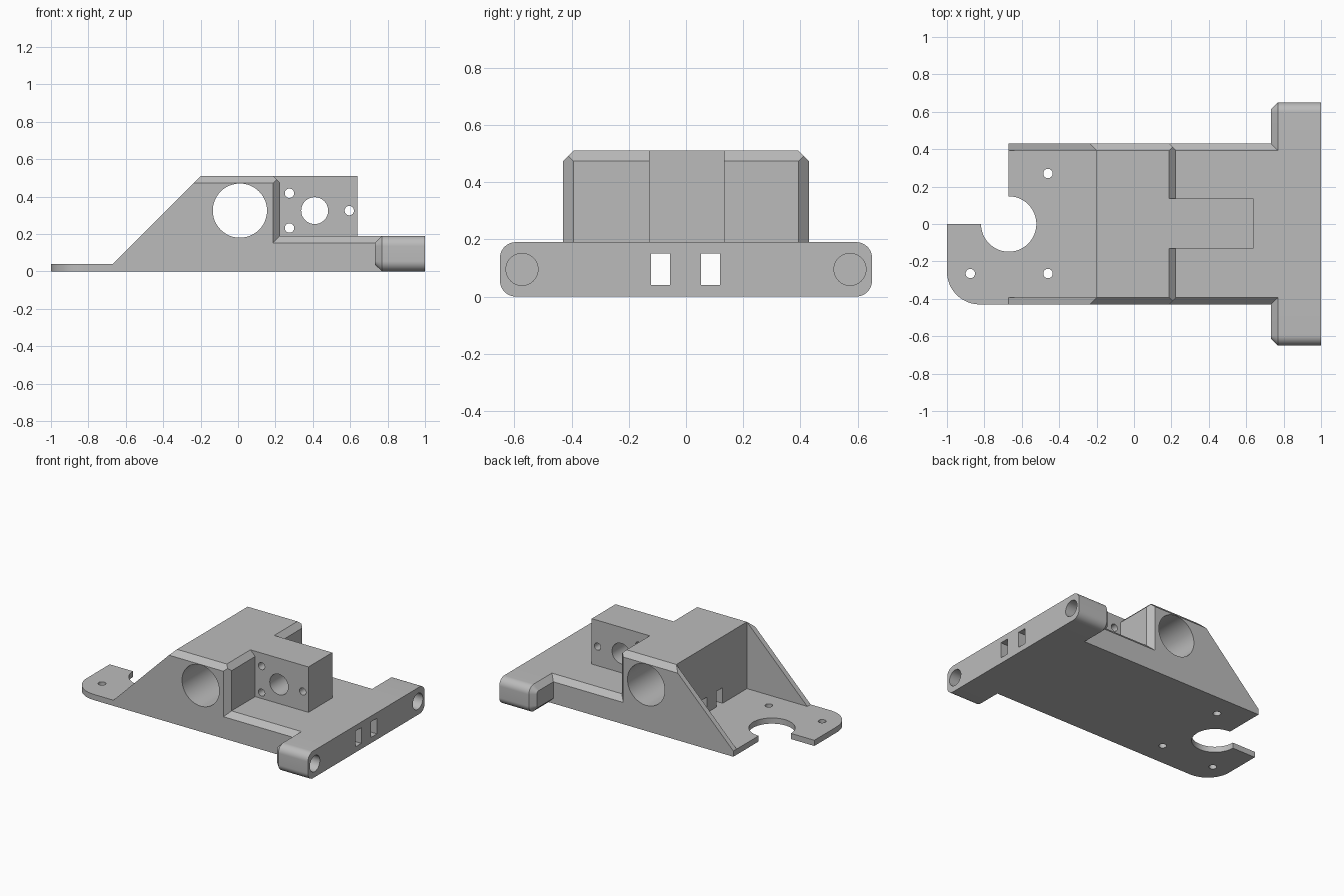
import bpy, bmesh
from math import pi, cos, sin, radians
from mathutils import Vector, Matrix

if "Cube" in bpy.data.objects:
    bpy.data.objects.remove(bpy.data.objects["Cube"])

grey = bpy.data.materials.new("grey")
grey.use_nodes = True
colour = (0.5, 0.5, 0.5, 1)
grey.diffuse_color = colour
grey.node_tree.nodes["Principled BSDF"].inputs["Base Color"].default_value = colour

SIDE, CH = 0.43, 0.037      # half width of the body, chamfer size
DECK, TOP, FLOOR = 0.19, 0.51, 0.04


def finish(name, bm):
    bmesh.ops.recalc_face_normals(bm, faces=bm.faces)
    mesh = bpy.data.meshes.new(name)
    bm.to_mesh(mesh)
    bm.free()
    mesh.materials.append(grey)
    obj = bpy.data.objects.new(name, mesh)
    bpy.context.scene.collection.objects.link(obj)
    return obj


def loft(name, start, end, cuts=()):
    """Solid between two matching outlines, trimmed by chamfer planes (point, normal)."""
    bm = bmesh.new()
    a = [bm.verts.new(p) for p in start]
    b = [bm.verts.new(p) for p in end]
    bm.faces.new(a)
    bm.faces.new(b)
    for i in range(len(a)):
        j = (i + 1) % len(a)
        bm.faces.new((a[i], a[j], b[j], b[i]))
    for point, normal in cuts:
        geom = bm.verts[:] + bm.edges[:] + bm.faces[:]
        res = bmesh.ops.bisect_plane(bm, geom=geom, plane_co=point, plane_no=normal, clear_outer=True)
        rim = [e for e in res["geom_cut"] if isinstance(e, bmesh.types.BMEdge)]
        bmesh.ops.contextual_create(bm, geom=rim)
    return finish(name, bm)


def box(name, x0, x1, y0, y1, z0, z1, cuts=()):
    ring = [(x0, y0), (x1, y0), (x1, y1), (x0, y1)]
    return loft(name, [(*p, z0) for p in ring], [(*p, z1) for p in ring], cuts)


def cylinder(name, centre, axis, radius, depth, sides=48):
    bm = bmesh.new()
    turn = Vector((0, 0, 1)).rotation_difference(Vector(axis)).to_matrix().to_4x4()
    bmesh.ops.create_cone(bm, cap_ends=True, segments=sides, radius1=radius, radius2=radius,
                          depth=depth, matrix=Matrix.Translation(centre) @ turn)
    return finish(name, bm)


def combine(target, other, operation):
    mod = target.modifiers.new(operation.lower(), "BOOLEAN")
    mod.operation, mod.solver, mod.object = operation, "EXACT", other
    bpy.context.view_layer.objects.active = target
    bpy.ops.object.modifier_apply(modifier=mod.name)
    bpy.data.objects.remove(other)


def arc(cx, cy, r, a0, a1, n=12):
    return [(cx + r * cos(radians(a0 + (a1 - a0) * i / n)),
             cy + r * sin(radians(a0 + (a1 - a0) * i / n))) for i in range(n + 1)]


# Main housing with sloping cheeks, chamfered on its upper and rear edges
side_profile = [(-0.67, 0), (-0.67, FLOOR), (-0.2, TOP), (0.225, TOP), (0.225, 0)]
chamfers = [((0.225, 0, TOP - CH), (1, 0, 1))]
for s in (-1, 1):
    chamfers += [((0, s * SIDE, TOP - CH), (0, s, 1)), ((0.225 - CH, s * SIDE, 0), (1, s, 0))]
bracket = loft("mount_bracket", [(x, -SIDE, z) for x, z in side_profile],
               [(x, SIDE, z) for x, z in side_profile], chamfers)
combine(bracket, box("pocket", -0.8, -0.2, CH - SIDE, SIDE - CH, FLOOR, 1), "DIFFERENCE")

# Half-width tongue with one rounded corner
tongue = arc(-0.825, -SIDE + 0.175, 0.175, 180, 270) + [(-0.5, -SIDE), (-0.5, 0), (-1, 0)]
combine(bracket, loft("tongue", [(*p, 0) for p in tongue], [(*p, FLOOR) for p in tongue]), "UNION")

# Low deck with chamfered long edges
edges = [((0, s * SIDE, DECK - CH), (0, s, 1)) for s in (-1, 1)]
combine(bracket, box("deck", -0.1, 1, -SIDE, SIDE, 0, DECK, edges), "UNION")

# Raised boss behind the housing
combine(bracket, box("boss", 0.1, 0.64, -0.13, 0.135, 0.1, TOP), "UNION")


# Wide cross bar with rounded ends and a chamfered inner side
def bar_ring(x, inset):
    r = 0.055 - inset
    hy, hz, mid = 0.65 - 0.055, DECK / 2 - 0.055, DECK / 2
    pts = (arc(hy, mid + hz, r, 0, 90) + arc(-hy, mid + hz, r, 90, 180)
           + arc(-hy, mid - hz, r, 180, 270) + arc(hy, mid - hz, r, 270, 360))
    return [(x, y, z) for y, z in pts]


combine(bracket, loft("bar", bar_ring(0.77, 0), bar_ring(1, 0)), "UNION")
combine(bracket, loft("bar_chamfer", bar_ring(0.732, CH), bar_ring(0.77, 0)), "UNION")

# Holes: motor notch and screws in the floor, cross bores, bar sockets
holes = [((-0.67, 0, 0), (0, 0, 1), 0.148, 0.3)]
holes += [((x, y, 0), (0, 0, 1), 0.025, 0.3) for x, y in ((-0.46, 0.27), (-0.46, -0.265), (-0.875, -0.265))]
holes += [((0.01, 0, 0.325), (0, 1, 0), 0.145, 2), ((0.41, 0, 0.325), (0, 1, 0), 0.072, 2)]
holes += [((x, 0, z), (0, 1, 0), 0.025, 2) for x, z in ((0.275, 0.418), (0.275, 0.232), (0.595, 0.325))]
holes += [((1, s * 0.573, DECK / 2), (1, 0, 0), 0.056, 0.4) for s in (-1, 1)]
for centre, axis, radius, depth in holes:
    combine(bracket, cylinder("drill", centre, axis, radius, depth), "DIFFERENCE")

# Long slots running through the deck
for y0, y1 in ((-0.122, -0.056), (0.052, 0.118)):
    combine(bracket, box("slot", -0.3, 1.1, y0, y1, FLOOR, 0.15), "DIFFERENCE")

bpy.ops.object.select_all(action="DESELECT")
bracket.select_set(True)
bpy.context.view_layer.objects.active = bracket
bpy.ops.object.shade_smooth_by_angle(angle=radians(25))
